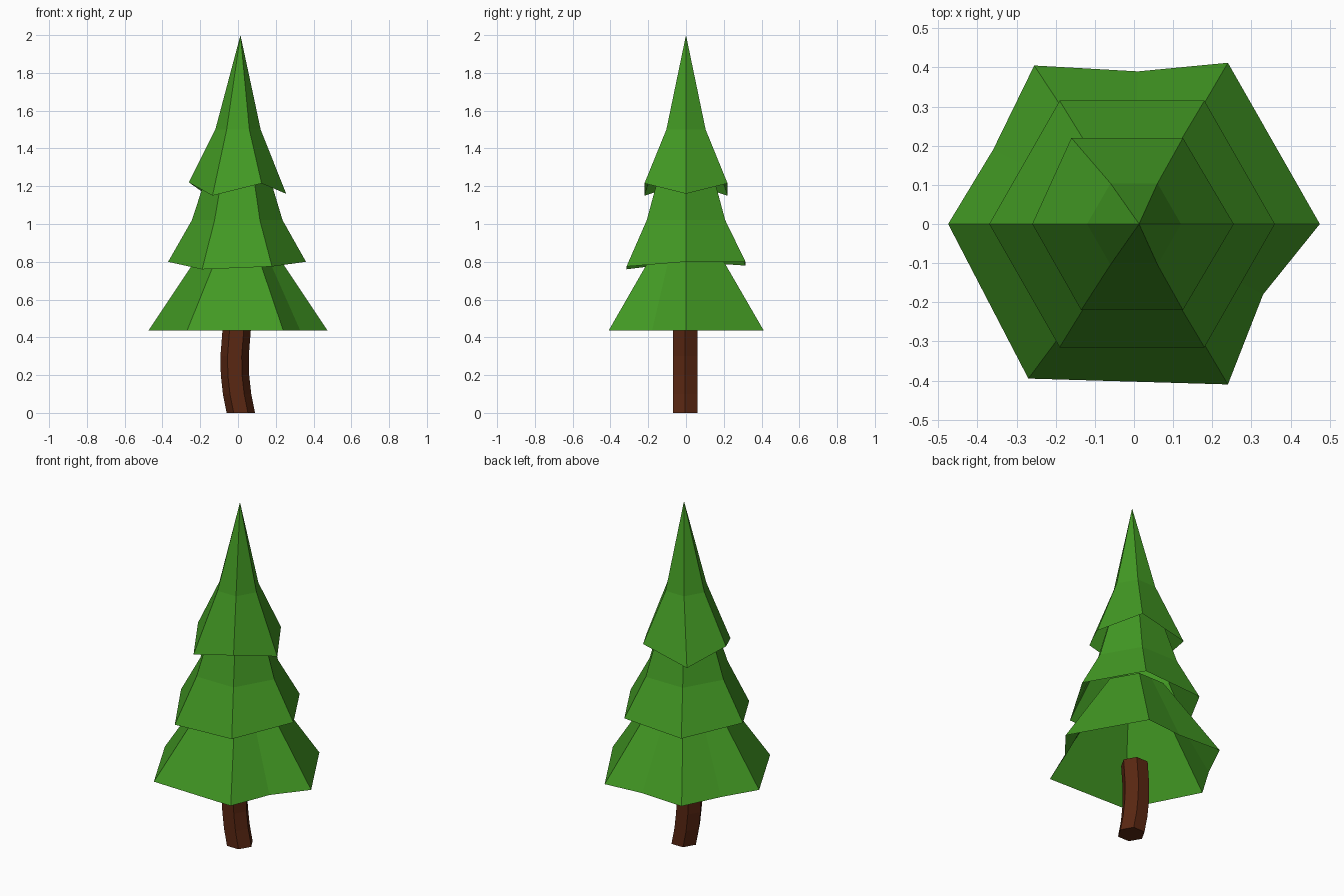
import bpy
import bmesh
from math import cos, sin, radians

if "Cube" in bpy.data.objects:
    bpy.data.objects.remove(bpy.data.objects["Cube"])


def material(name, color):
    m = bpy.data.materials.new(name)
    m.diffuse_color = color
    m.use_nodes = True
    m.node_tree.nodes["Principled BSDF"].inputs["Base Color"].default_value = m.diffuse_color
    return m


def hexagon(r, z, cx=0.0, cy=0.0):
    return [(cx + r * cos(radians(60 * i)), cy + r * sin(radians(60 * i)), z)
            for i in range(6)]


def loft(name, rings, mat, apex=None, cap_top=False, cap_bottom=False):
    """Join rings of equal point count from bottom to top, flat shaded."""
    bm = bmesh.new()
    loops = [[bm.verts.new(p) for p in ring] for ring in rings]
    n = len(loops[0])
    for lo, hi in zip(loops, loops[1:]):
        for i in range(n):
            j = (i + 1) % n
            bm.faces.new((lo[i], lo[j], hi[j], hi[i]))
    if apex:
        tip = bm.verts.new(apex)
        for i in range(n):
            bm.faces.new((loops[-1][i], loops[-1][(i + 1) % n], tip))
    if cap_top:
        bm.faces.new(loops[-1])
    if cap_bottom:
        bm.faces.new(loops[0][::-1])
    mesh = bpy.data.meshes.new(name)
    bm.to_mesh(mesh)
    bm.free()
    mesh.materials.append(mat)
    obj = bpy.data.objects.new(name, mesh)
    bpy.context.collection.objects.link(obj)
    return obj


green = material("needles", (0.055, 0.32, 0.017, 1))
brown = material("bark", (0.10, 0.02, 0.006, 1))

# Curved hexagonal trunk
path = [(0.015, 0), (-0.005, 0.1), (-0.016, 0.2), (-0.018, 0.3), (-0.007, 0.44)]
loft("trunk", [hexagon(0.075, z, x, -0.005) for x, z in path], brown,
     cap_top=True, cap_bottom=True)

# Lowest branch tier: open skirt with dents in three of its sides
rim = [(0.475, 0), (0.24, 0.412), (0.01, 0.39), (-0.255, 0.405), (-0.36, 0.19),
       (-0.475, 0), (-0.27, -0.395), (0.24, -0.41), (0.33, -0.18)]
h = hexagon(0.165, 0.9)


def mid(a, b):
    return tuple((p + q) / 2 for p, q in zip(a, b))


upper = [h[0], h[1], mid(h[1], h[2]), h[2], mid(h[2], h[3]),
         h[3], h[4], h[5], mid(h[5], h[0])]
loft("lower_branches", [[(x, y, 0.435) for x, y in rim], upper], green, cap_top=True)

# Middle branch tier with an uneven rim
rim = [(0.36, 0, 0.80), (0.18, 0.315, 0.80), (-0.19, 0.315, 0.78),
       (-0.37, 0, 0.80), (-0.19, -0.315, 0.76), (0.18, -0.315, 0.775)]
loft("middle_branches", [rim, hexagon(0.24, 1.02, -0.004), hexagon(0.14, 1.34)],
     green, cap_top=True)

# Top branch tier rising to the tip
rim = [(0.255, 0, 1.16), (0.125, 0.22, 1.215), (-0.16, 0.22, 1.15),
       (-0.26, 0, 1.22), (-0.135, -0.22, 1.15), (0.125, -0.22, 1.215)]
loft("top_branches", [rim, hexagon(0.12, 1.5)], green, apex=(0.013, 0, 2.0))
